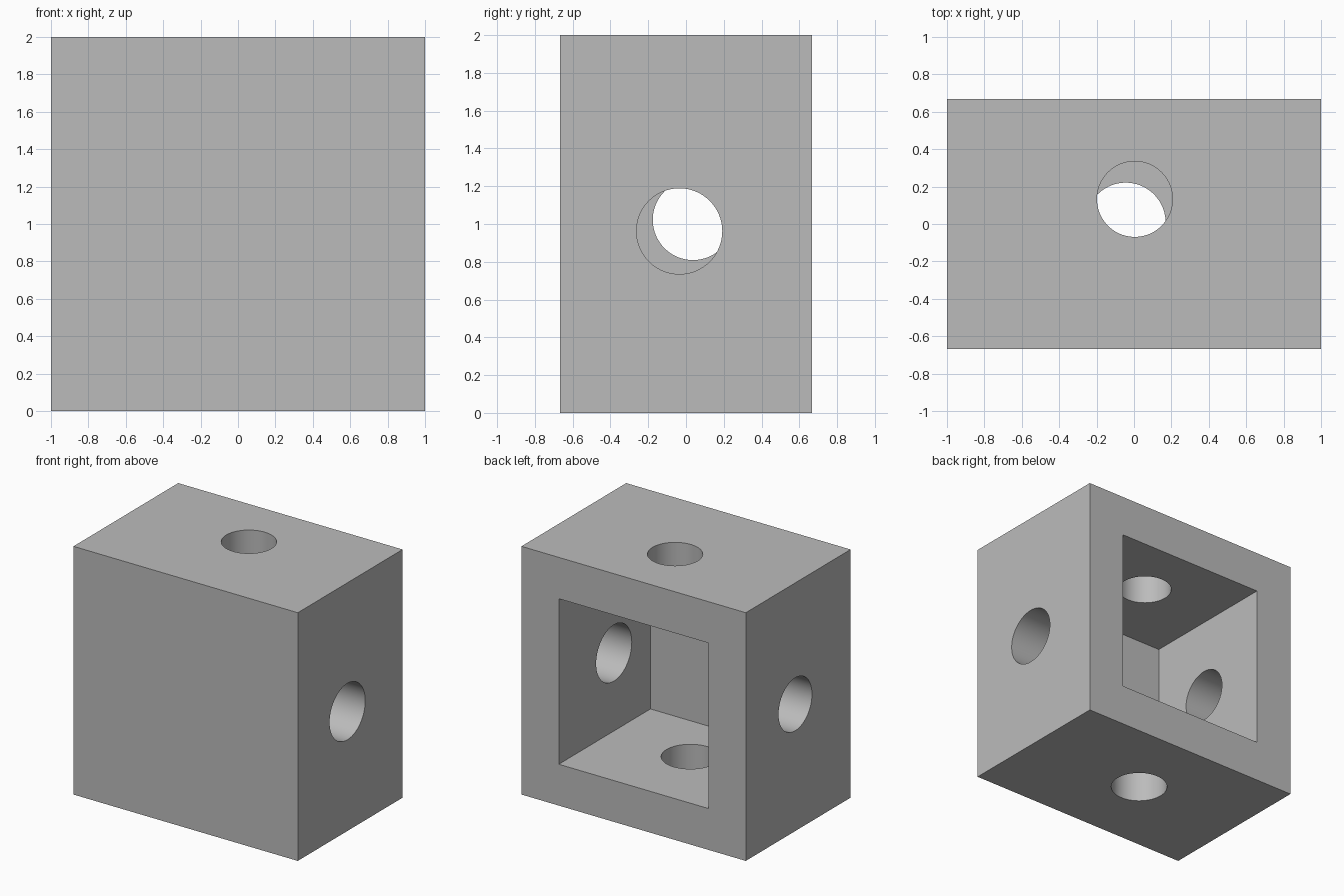
import bpy
import math

cube = bpy.data.objects.get("Cube")
if cube:
    bpy.data.objects.remove(cube, do_unlink=True)

# Plain grey material
GREY = (0.5, 0.5, 0.5, 1.0)
grey = bpy.data.materials.new("plain_grey")
grey.use_nodes = True
grey.diffuse_color = GREY
grey.node_tree.nodes["Principled BSDF"].inputs["Base Color"].default_value = GREY


def box(name, low, high):
    """Box between two opposite corners."""
    centre = [(a + b) / 2 for a, b in zip(low, high)]
    bpy.ops.mesh.primitive_cube_add(size=1, location=centre)
    obj = bpy.context.object
    obj.name = name
    obj.dimensions = [b - a for a, b in zip(low, high)]
    bpy.ops.object.transform_apply(location=False, rotation=False, scale=True)
    obj.data.materials.append(grey)
    return obj


def drill(name, centre, radius, rotation=(0, 0, 0)):
    """Round cutter passing through a single wall."""
    bpy.ops.mesh.primitive_cylinder_add(vertices=96, radius=radius, depth=0.6,
                                        location=centre, rotation=rotation)
    obj = bpy.context.object
    obj.name = name
    obj.data.materials.append(grey)
    return obj


def cut(target, cutter):
    """Subtract the cutter, then discard it."""
    cutter.hide_render = True
    mod = target.modifiers.new("cut", "BOOLEAN")
    mod.operation = "DIFFERENCE"
    mod.solver = "EXACT"
    mod.object = cutter
    bpy.context.view_layer.objects.active = target
    bpy.ops.object.modifier_apply(modifier=mod.name)
    bpy.data.objects.remove(cutter, do_unlink=True)


# Housing block, open at the back
housing = box("housing", (-1, -0.667, 0), (1, 0.667, 2))
cut(housing, box("cavity_cutter", (-0.667, -0.5, 0.333), (0.667, 0.9, 1.667)))

# Slightly misaligned holes, one in each side, top and bottom wall
sideways = (0, math.pi / 2, 0)
cut(housing, drill("left_hole", (0.85, -0.035, 0.962), 0.227, sideways))
cut(housing, drill("right_hole", (-0.85, 0.037, 1.022), 0.213, sideways))
cut(housing, drill("top_hole", (0.004, 0.133, 1.85), 0.202))
cut(housing, drill("bottom_hole", (-0.044, 0.008, 0.15), 0.213))

# Round hole walls, crisp block edges
bpy.ops.object.select_all(action="DESELECT")
housing.select_set(True)
bpy.context.view_layer.objects.active = housing
bpy.ops.object.shade_smooth_by_angle(angle=math.radians(30))
